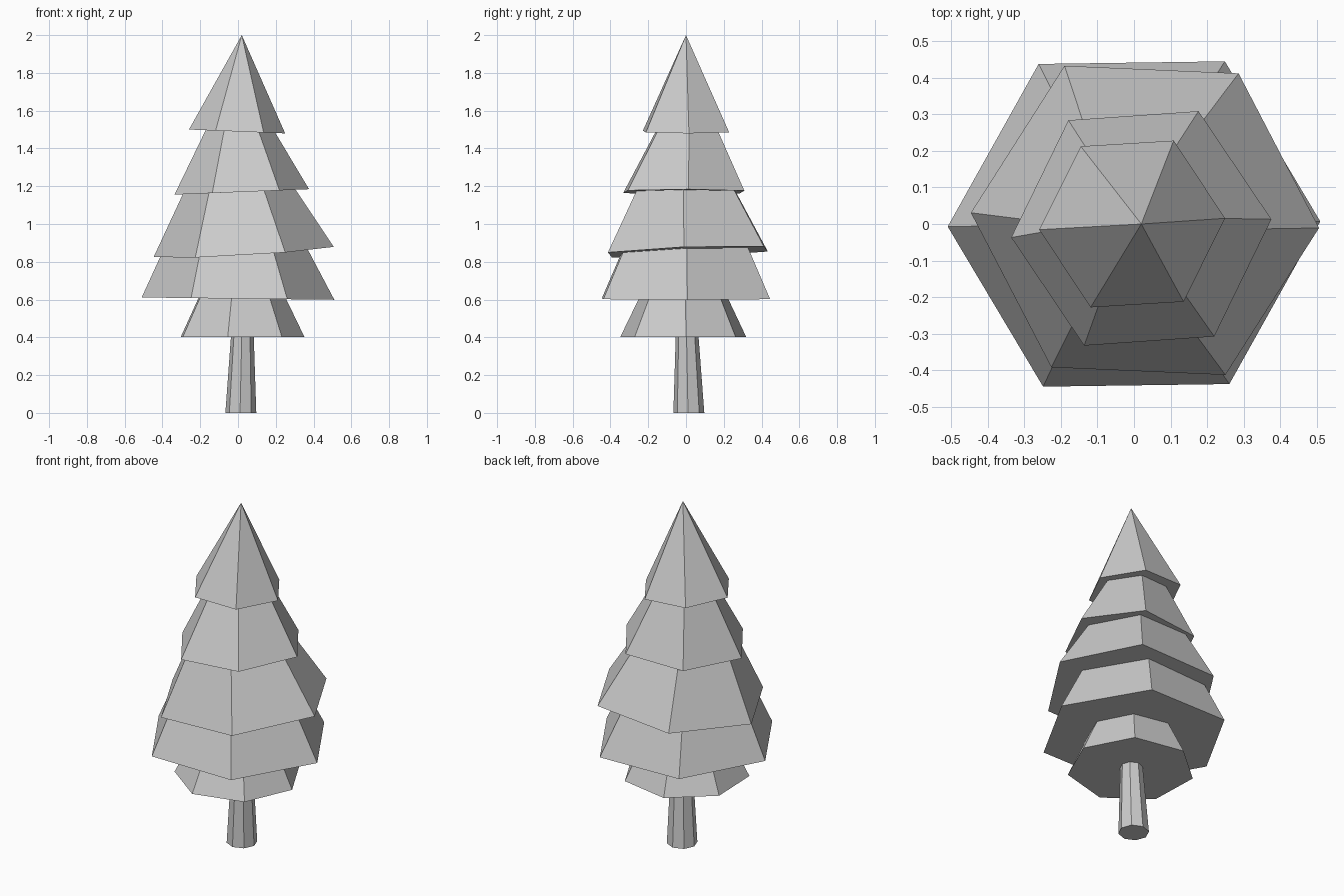
import bpy
import bmesh
from math import cos, sin, radians, tau
from mathutils import Vector

cube = bpy.data.objects.get("Cube")
if cube:
    bpy.data.objects.remove(cube)

grey = bpy.data.materials.new("plain_grey")
grey.use_nodes = True
colour = (0.6, 0.6, 0.6, 1.0)
grey.diffuse_color = colour
grey.node_tree.nodes["Principled BSDF"].inputs["Base Color"].default_value = colour


def ring(bm, sides, centre, radius, turn=0.0, tilt=(0, 0)):
    """A regular polygon of vertices, tilted by its slope along x and y."""
    points = []
    for i in range(sides):
        a = radians(turn) + tau * i / sides
        x, y = radius * cos(a), radius * sin(a)
        offset = Vector((x, y, tilt[0] * x + tilt[1] * y))
        points.append(bm.verts.new(Vector(centre) + offset))
    return points


def finish(bm, name):
    bmesh.ops.recalc_face_normals(bm, faces=bm.faces)
    mesh = bpy.data.meshes.new(name)
    bm.to_mesh(mesh)
    bm.free()
    mesh.materials.append(grey)
    obj = bpy.data.objects.new(name, mesh)
    bpy.context.collection.objects.link(obj)


def tier(name, sides, centre, radius, turn, tilt, apex):
    """A closed faceted cone of foliage."""
    bm = bmesh.new()
    base = ring(bm, sides, centre, radius, turn, tilt)
    tip = bm.verts.new(apex)
    bm.faces.new(base)
    for i in range(sides):
        bm.faces.new((base[i - 1], base[i], tip))
    finish(bm, name)


# Foliage, from the tip down
tier("foliage_top", 6, (-0.005, 0, 1.49), 0.255, 3.5, (-0.04, 0), (0.02, 0, 2.0))
tier("foliage_upper", 6, (0.02, -0.012, 1.17), 0.357, 4, (0.04, 0), (-0.01, 0.02, 1.83))
tier("foliage_middle", 6, (0.03, 0.01, 0.852), 0.477, -2.5, (0.058, 0.036), (-0.04, -0.02, 1.7))
tier("foliage_wide", 6, (0, 0, 0.605), 0.51, 0.8, (-0.012, 0), (-0.04, 0, 1.64))
tier("foliage_bottom", 7, (0.01, -0.012, 0.402), 0.342, 2, (0, 0), (0.015, -0.01, 1.1))

# Trunk, tapering up into the foliage
bm = bmesh.new()
foot = ring(bm, 8, (0.015, 0.015, 0), 0.082, -3)
head = ring(bm, 8, (0.024, 0.005, 0.45), 0.058, -3)
bm.faces.new(foot)
bm.faces.new(head)
for i in range(8):
    bm.faces.new((foot[i - 1], foot[i], head[i], head[i - 1]))
finish(bm, "trunk")
